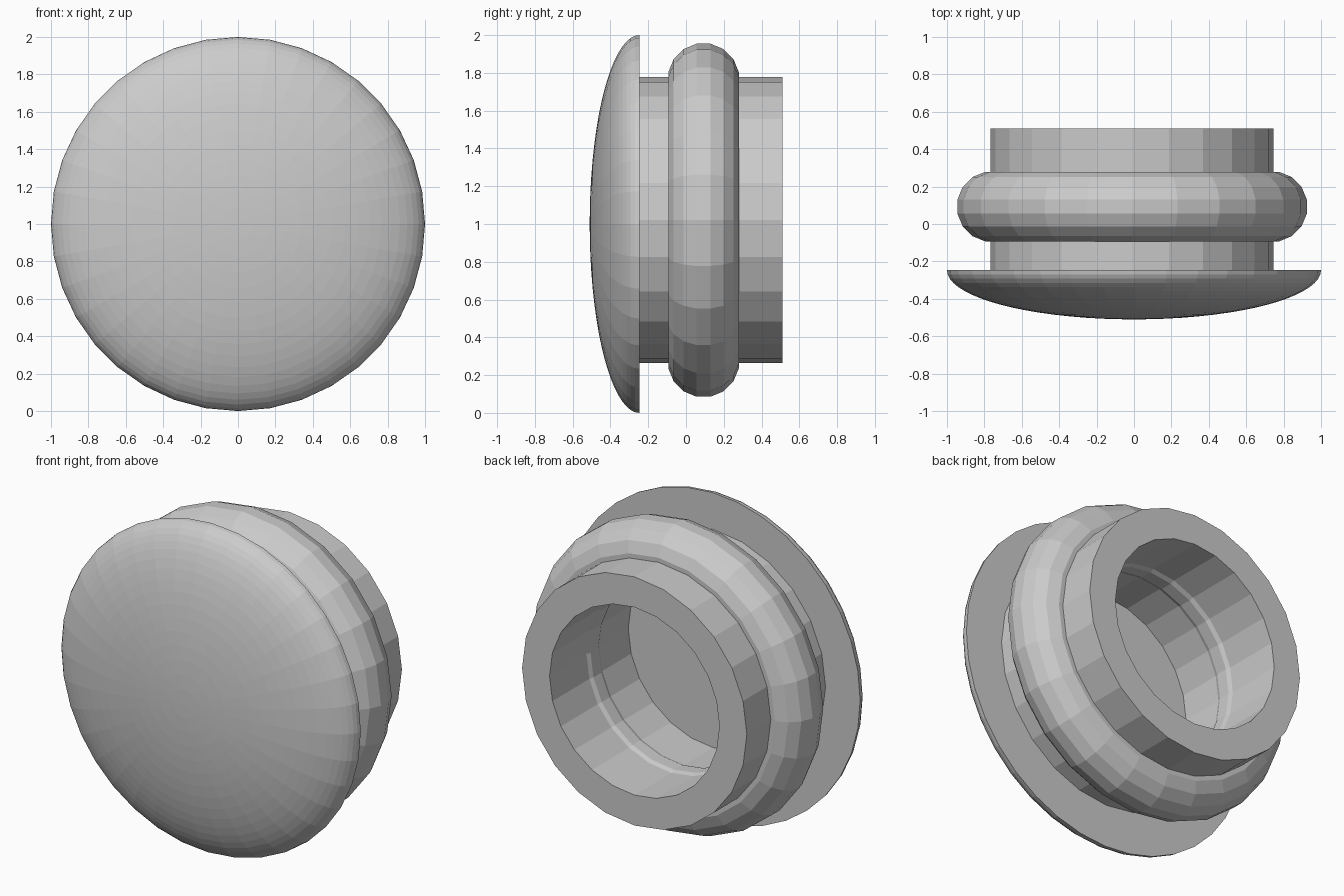
import bpy
import bmesh
from math import sin, cos, pi, tau

default_cube = bpy.data.objects.get("Cube")
if default_cube:
    bpy.data.objects.remove(default_cube, do_unlink=True)

GREY = (0.6, 0.6, 0.6, 1)
grey = bpy.data.materials.new("plain grey")
grey.use_nodes = True
grey.diffuse_color = GREY
grey.node_tree.nodes["Principled BSDF"].inputs["Base Color"].default_value = GREY


def lathe(name, profile, sides, centre, closed=True):
    """Revolve (radius, y) points around the y axis; zero radius makes a pole."""
    bm = bmesh.new()
    rings = []
    for radius, y in profile:
        if radius < 1e-5:
            rings.append([bm.verts.new((0, y, 0))] * sides)
        else:
            rings.append([bm.verts.new((radius * cos(tau * k / sides), y,
                                        radius * sin(tau * k / sides)))
                          for k in range(sides)])
    pairs = list(zip(rings, rings[1:]))
    if closed:
        pairs.append((rings[-1], rings[0]))
    for a, b in pairs:
        for k in range(sides):
            n = (k + 1) % sides
            corners = list(dict.fromkeys((a[k], a[n], b[n], b[k])))
            bm.faces.new(corners)
    bmesh.ops.recalc_face_normals(bm, faces=bm.faces)
    mesh = bpy.data.meshes.new(name)
    bm.to_mesh(mesh)
    bm.free()
    mesh.materials.append(grey)
    obj = bpy.data.objects.new(name, mesh)
    obj.location = (centre[0], 0, centre[1])
    bpy.context.collection.objects.link(obj)
    return obj


# Domed cap with a flat back
STEPS = 18
back_y, depth = -0.247, 0.263
dome = [(cos(pi / 2 * i / STEPS), back_y - depth * sin(pi / 2 * i / STEPS))
        for i in range(STEPS + 1)]
lathe("domed_cap", [(0, back_y)] + dome, 36, (0, 1), closed=False)

# Hollow sleeve behind the cap
axis = (-0.01, 1.02)
lathe("sleeve", [(0.757, back_y), (0.757, 0.51), (0.572, 0.51), (0.572, back_y)],
      24, axis)

# Round ring around the sleeve, just showing through on the inside
TUBE = 16
ring = [(0.748 + 0.19 * cos(tau * (i + 0.5) / TUBE),
         0.093 + 0.19 * sin(tau * (i + 0.5) / TUBE)) for i in range(TUBE)]
lathe("round_ring", ring, 24, axis)
